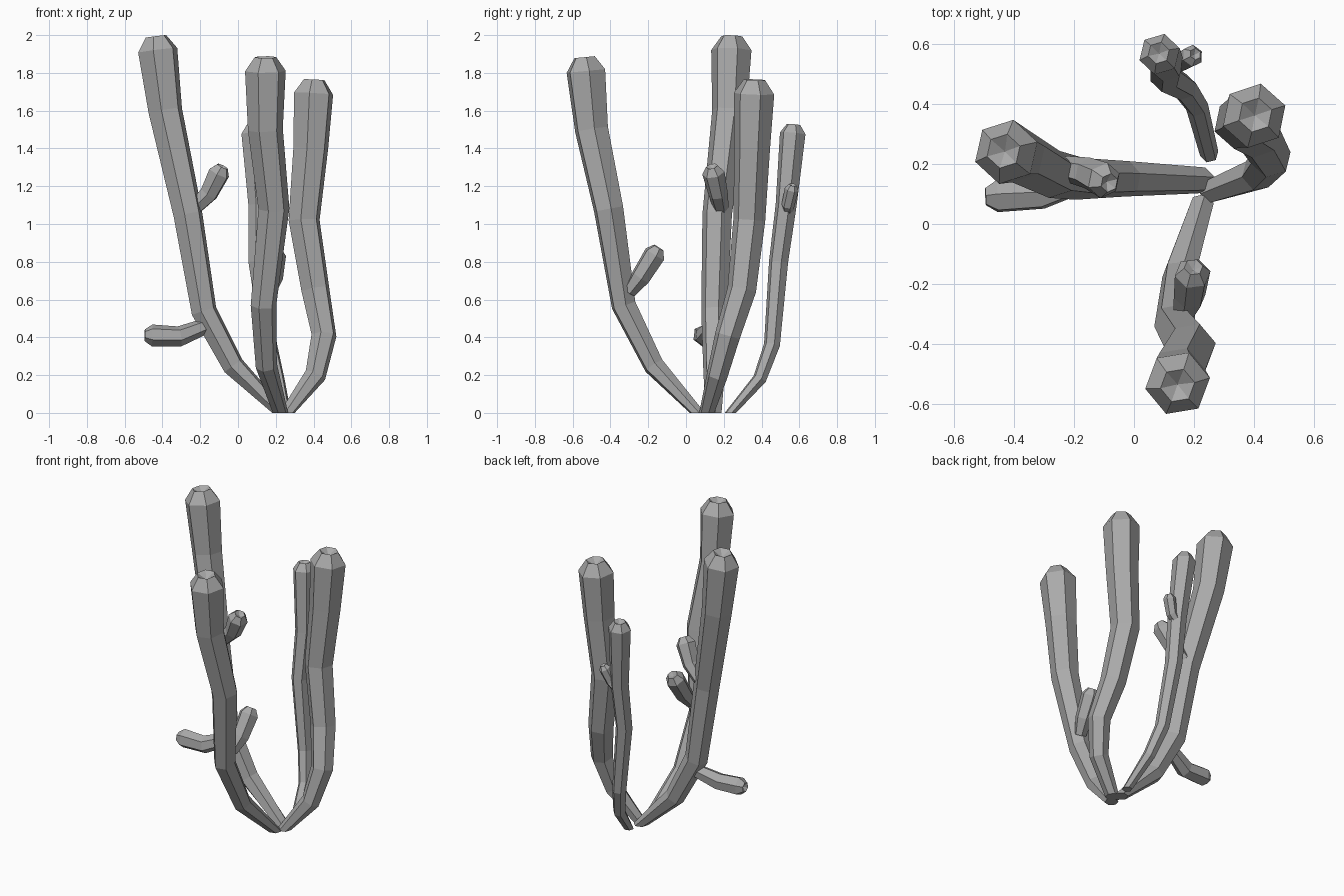
import bpy, bmesh, math
from mathutils import Vector

if "Cube" in bpy.data.objects:
    bpy.data.objects.remove(bpy.data.objects["Cube"])

SIDES = 6
mat = bpy.data.materials.new("stone grey")
mat.diffuse_color = (0.4, 0.4, 0.4, 1)
mat.use_nodes = True
mat.node_tree.nodes["Principled BSDF"].inputs["Base Color"].default_value = mat.diffuse_color


def stem(name, path, flat_base=False):
    """Faceted tube through (x, y, z, radius) points with a dimpled, rounded tip."""
    pts = [Vector(p[:3]) for p in path]
    radii = [p[3] for p in path]
    bm = bmesh.new()
    rings = []
    side = Vector((1, 0.25, 0))
    n = len(pts)

    def ring(center, tangent, r):
        nonlocal side
        if abs(side.normalized().dot(tangent)) > 0.98:
            side = Vector((0, 0.2, 1))
        side = (side - tangent * side.dot(tangent)).normalized()
        other = tangent.cross(side)
        rings.append([bm.verts.new(center + r * (math.cos(a) * side + math.sin(a) * other))
                      for a in (2 * math.pi * k / SIDES for k in range(SIDES))])

    for i in range(n):
        before = (pts[i] - pts[max(i - 1, 0)]).normalized()
        after = (pts[min(i + 1, n - 1)] - pts[i]).normalized()
        t = (before + after).normalized()
        if i == 0 and flat_base:
            t = Vector((0, 0, 1))
        ring(pts[i], t, radii[i] * 1.04)

    # rounded shoulder, then a sunken centre
    t = (pts[-1] - pts[-2]).normalized()
    r = radii[-1]
    ring(pts[-1] + t * r * 0.7, t, r * 0.55)
    for a, b in zip(rings, rings[1:]):
        for k in range(SIDES):
            j = (k + 1) % SIDES
            bm.faces.new((a[k], a[j], b[j], b[k]))
    bm.faces.new(rings[0][::-1])
    dip = bm.verts.new(pts[-1] + t * r * 0.35)
    for k in range(SIDES):
        bm.faces.new((rings[-1][k], rings[-1][(k + 1) % SIDES], dip))
    bmesh.ops.recalc_face_normals(bm, faces=bm.faces)
    me = bpy.data.meshes.new(name)
    bm.to_mesh(me)
    bm.free()
    me.materials.append(mat)
    ob = bpy.data.objects.new(name, me)
    bpy.context.collection.objects.link(ob)


# four main stems spreading from a common foot
stem("left_stem", [(.225, .145, 0, .043), (-.025, .15, .25, .058), (-.18, .15, .54, .068),
                   (-.265, .165, 1.05, .077), (-.385, .23, 1.6, .09), (-.425, .24, 1.92, .105)], True)
stem("front_stem", [(.225, .06, 0, .04), (.15, -.17, .25, .055), (.135, -.33, .57, .066),
                    (.19, -.41, 1.08, .08), (.145, -.5, 1.5, .09), (.145, -.53, 1.81, .105)], True)
stem("right_stem", [(.26, .11, 0, .04), (.41, .165, .2, .055), (.455, .22, .41, .066),
                    (.41, .295, .65, .075), (.35, .335, 1.02, .083), (.385, .35, 1.4, .093),
                    (.4, .36, 1.69, .105)], True)
stem("back_stem", [(.25, .235, 0, .03), (.21, .39, .18, .036), (.165, .455, .36, .042),
                   (.105, .49, .8, .05), (.11, .53, 1.1, .055), (.085, .565, 1.48, .067)], True)

# short side branches
stem("left_lower_branch", [(-.17, .145, .46, .04), (-.31, .1, .405, .052), (-.455, .093, .41, .056)])
stem("left_upper_branch", [(-.23, .185, 1.085, .04), (-.155, .17, 1.16, .05), (-.1, .145, 1.27, .058)])
stem("front_branch", [(.165, -.3, .64, .035), (.185, -.24, .72, .052), (.195, -.165, .84, .058)])
stem("back_branch", [(.12, .54, 1.06, .025), (.16, .54, 1.1, .033), (.195, .56, 1.185, .036)])
